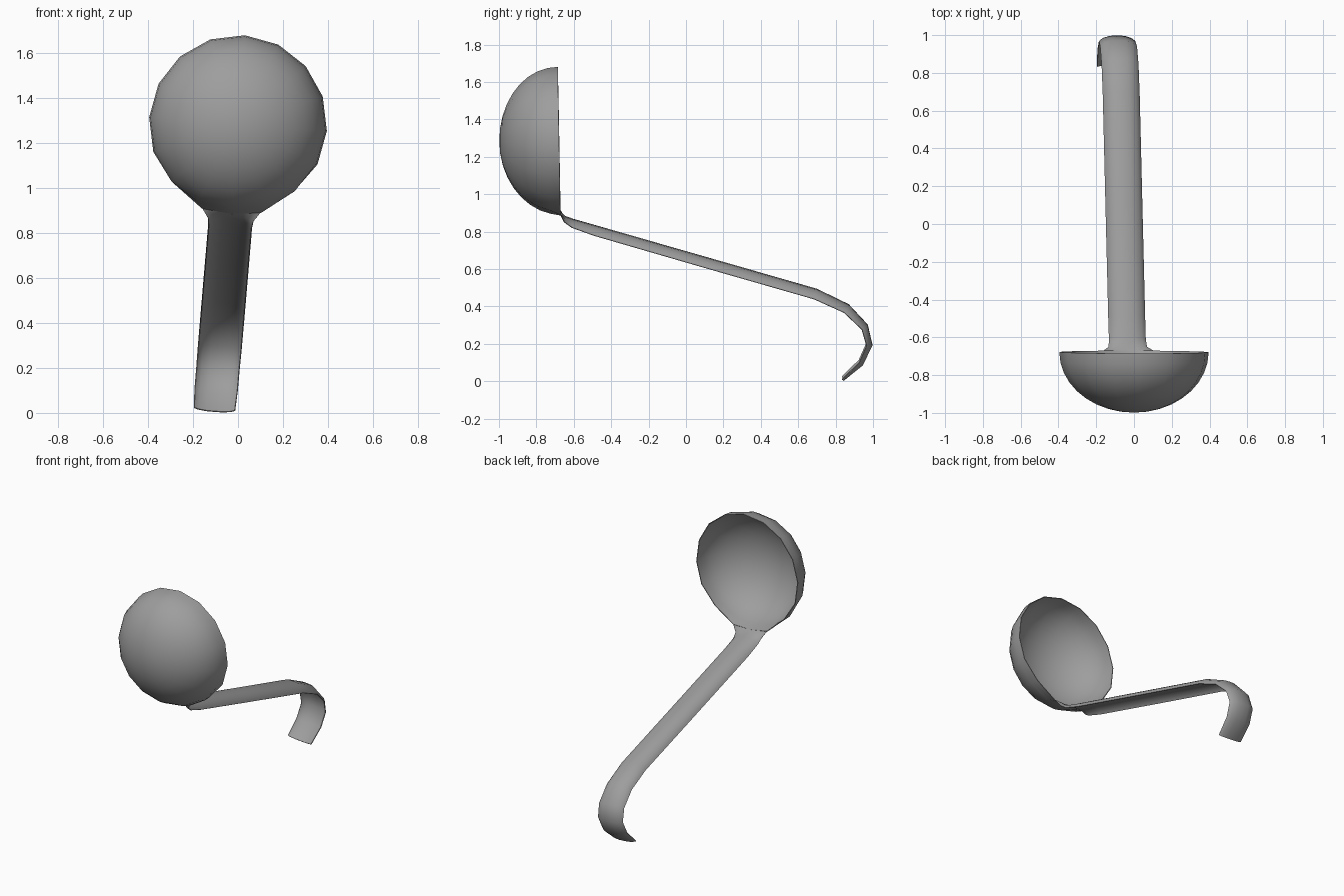
import bpy, bmesh, math
from mathutils import Vector, Matrix

if "Cube" in bpy.data.objects:
    bpy.data.objects.remove(bpy.data.objects["Cube"])

BOWL_Z = 1.285
R, DEPTH, RIM_Y = 0.394, 0.318, -0.678
# the whole ladle leans slightly about the bowl centre
LEAN = (Matrix.Translation((0, 0, BOWL_Z)) @ Matrix.Rotation(math.radians(4.4), 4, 'Y')
        @ Matrix.Translation((0, 0, -BOWL_Z)))

# dark grey metal
steel = bpy.data.materials.new("dark_steel")
steel.diffuse_color = (0.34, 0.34, 0.34, 1)
steel.use_nodes = True
steel.node_tree.nodes["Principled BSDF"].inputs["Base Color"].default_value = steel.diffuse_color


def make_sheet(name, bm, thickness):
    """Turn a thin surface into a smooth shell object."""
    bmesh.ops.recalc_face_normals(bm, faces=bm.faces)
    bm.transform(LEAN)
    mesh = bpy.data.meshes.new(name)
    bm.to_mesh(mesh)
    bm.free()
    mesh.materials.append(steel)
    ob = bpy.data.objects.new(name, mesh)
    bpy.context.collection.objects.link(ob)
    bpy.ops.object.select_all(action='DESELECT')
    ob.select_set(True)
    bpy.context.view_layer.objects.active = ob
    mod = ob.modifiers.new("shell", 'SOLIDIFY')
    mod.thickness = thickness
    mod.offset = 0
    bpy.ops.object.modifier_apply(modifier=mod.name)
    bpy.ops.object.shade_smooth_by_angle(angle=math.radians(50))
    return ob


# Bowl: 16-sided half ellipsoid opening to the back
bm = bmesh.new()
SIDES, RINGS = 16, 9
pole = bm.verts.new((0, RIM_Y - DEPTH, BOWL_Z))
rings = []
for i in range(1, RINGS + 1):
    t = i / RINGS * math.pi / 2
    ring = []
    for k in range(SIDES):
        a = 2 * math.pi * k / SIDES
        x, z = R * math.sin(t) * math.sin(a), R * math.sin(t) * math.cos(a)
        y = RIM_Y - DEPTH * math.cos(t) - 0.019 * z * math.sin(t)
        ring.append(bm.verts.new((x, y, BOWL_Z + z)))
    rings.append(ring)
for k in range(SIDES):
    n = (k + 1) % SIDES
    bm.faces.new((pole, rings[0][k], rings[0][n]))
    for a, b in zip(rings, rings[1:]):
        bm.faces.new((a[k], b[k], b[n], a[n]))
# draw the lower rim down into the neck
for k, x, z in ((6, 0.268, -0.280), (7, 0.130, -0.385), (8, 0, -0.398),
                (9, -0.130, -0.385), (10, -0.268, -0.280)):
    rings[-1][k].co.x, rings[-1][k].co.z = x, BOWL_Z + z
make_sheet("bowl", bm, 0.005)

# Handle: arched strip along a hooked path (y, z, half width, edge droop)
path = [(-0.671, 0.887, 0.130, -0.013), (-0.645, 0.877, 0.101, 0.020),
        (-0.60, 0.862, 0.096, 0.036), (-0.48, 0.828, 0.096, 0.045),
        (0.10, 0.661, 0.096, 0.047), (0.70, 0.488, 0.096, 0.047),
        (0.87, 0.405, 0.096, 0.042), (0.970, 0.297, 0.096, 0.034),
        (0.995, 0.190, 0.095, 0.030), (0.945, 0.085, 0.095, 0.026),
        (0.842, 0.002, 0.091, 0.014)]
ACROSS = (-1, -0.93, -0.78, -0.4, 0, 0.4, 0.78, 0.93, 1)
bm = bmesh.new()
rows = []
for i, (y, z, w, droop) in enumerate(path):
    p, q = path[max(i - 1, 0)], path[min(i + 1, len(path) - 1)]
    tan = Vector((0, q[0] - p[0], q[1] - p[1])).normalized()
    out = Vector((0, -tan.z, tan.y)) if i > 0 else Vector((0, 0, 1))
    power = 1.0 if i < 1 else 3.6
    shift = -0.008 * max(0, 0.88 - z)
    rows.append([bm.verts.new(Vector((s * w + shift, y, z)) - out * droop * abs(s) ** power)
                 for s in ACROSS])
for a, b in zip(rows, rows[1:]):
    for j in range(len(ACROSS) - 1):
        bm.faces.new((a[j], a[j + 1], b[j + 1], b[j]))
make_sheet("handle", bm, 0.005)
